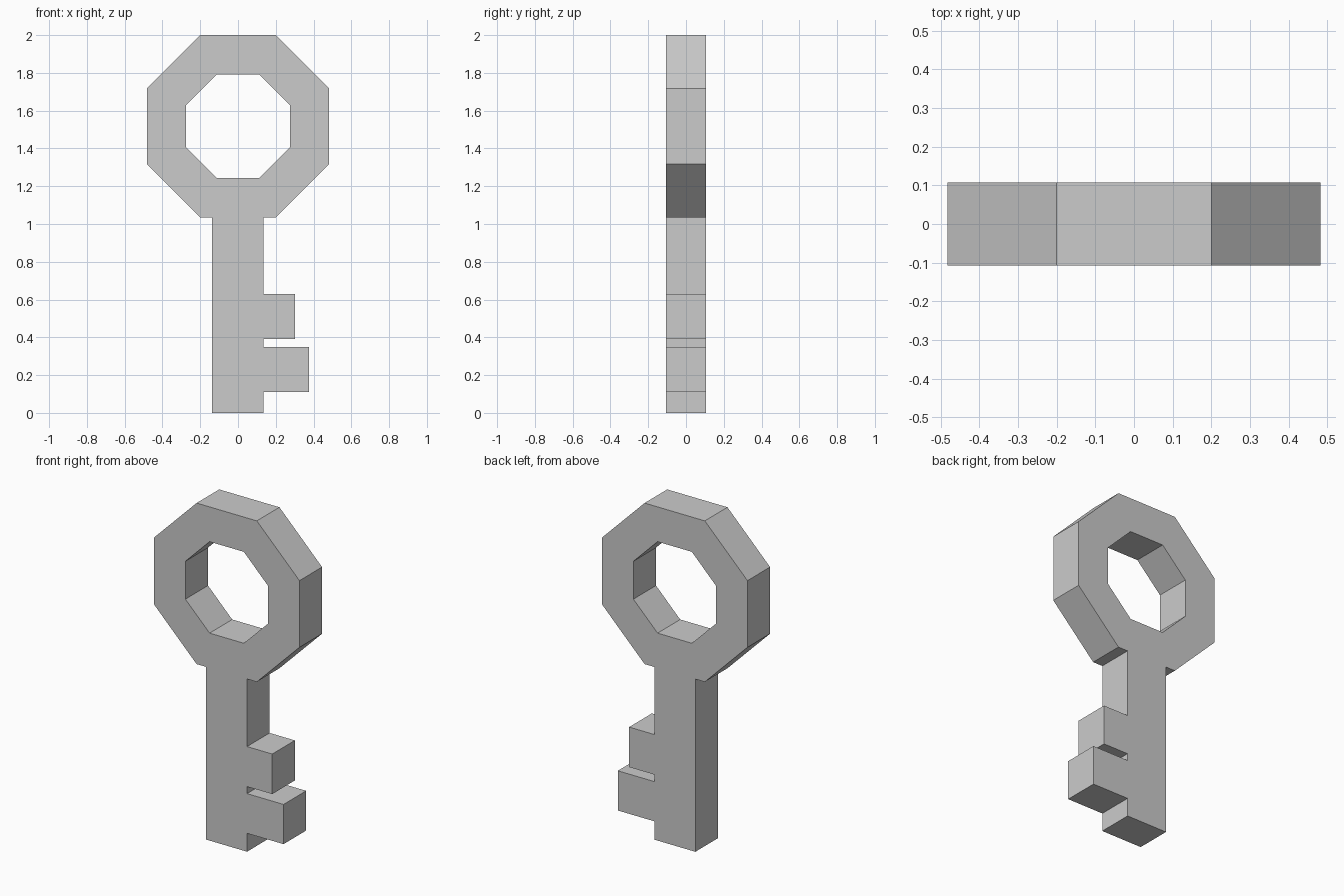
import bpy, bmesh, math

if "Cube" in bpy.data.objects:
    bpy.data.objects.remove(bpy.data.objects["Cube"])

HALF_DEPTH = 0.107
BOW_Z = 1.5175


def octagon(apothem):
    # Flat-sided ring, counter-clockwise from the lower right corner
    r = apothem / math.cos(math.pi / 8)
    angles = [math.radians(-67.5 + 45 * k) for k in range(8)]
    return [(r * math.cos(a), BOW_Z + r * math.sin(a)) for a in angles]


def add_loop(bm, points):
    verts = [bm.verts.new((x, -HALF_DEPTH, z)) for x, z in points]
    return [bm.edges.new((v, verts[i - 1])) for i, v in enumerate(verts)]


# Shaft and teeth, from the bow's lower left corner round to its lower right
left, right = -0.137, 0.135
base = BOW_Z - 0.4825
shaft = [(left, base), (left, 0), (right, 0)]
for bottom, top, reach in ((0.11, 0.348, 0.377), (0.39, 0.63, 0.302)):
    shaft += [(right, bottom), (reach, bottom), (reach, top), (right, top)]
shaft.append((right, base))

# Fill the outline around the bow hole, then extrude to full thickness
bm = bmesh.new()
edges = add_loop(bm, octagon(0.4825) + shaft) + add_loop(bm, octagon(0.274))
bmesh.ops.triangle_fill(bm, edges=edges, use_beauty=True)
ext = bmesh.ops.extrude_face_region(bm, geom=bm.faces[:], use_keep_orig=True)
moved = [g for g in ext["geom"] if isinstance(g, bmesh.types.BMVert)]
bmesh.ops.translate(bm, verts=moved, vec=(0, 2 * HALF_DEPTH, 0))
bmesh.ops.recalc_face_normals(bm, faces=bm.faces[:])

mesh = bpy.data.meshes.new("key")
bm.to_mesh(mesh)
bm.free()
bpy.context.collection.objects.link(bpy.data.objects.new("key", mesh))
